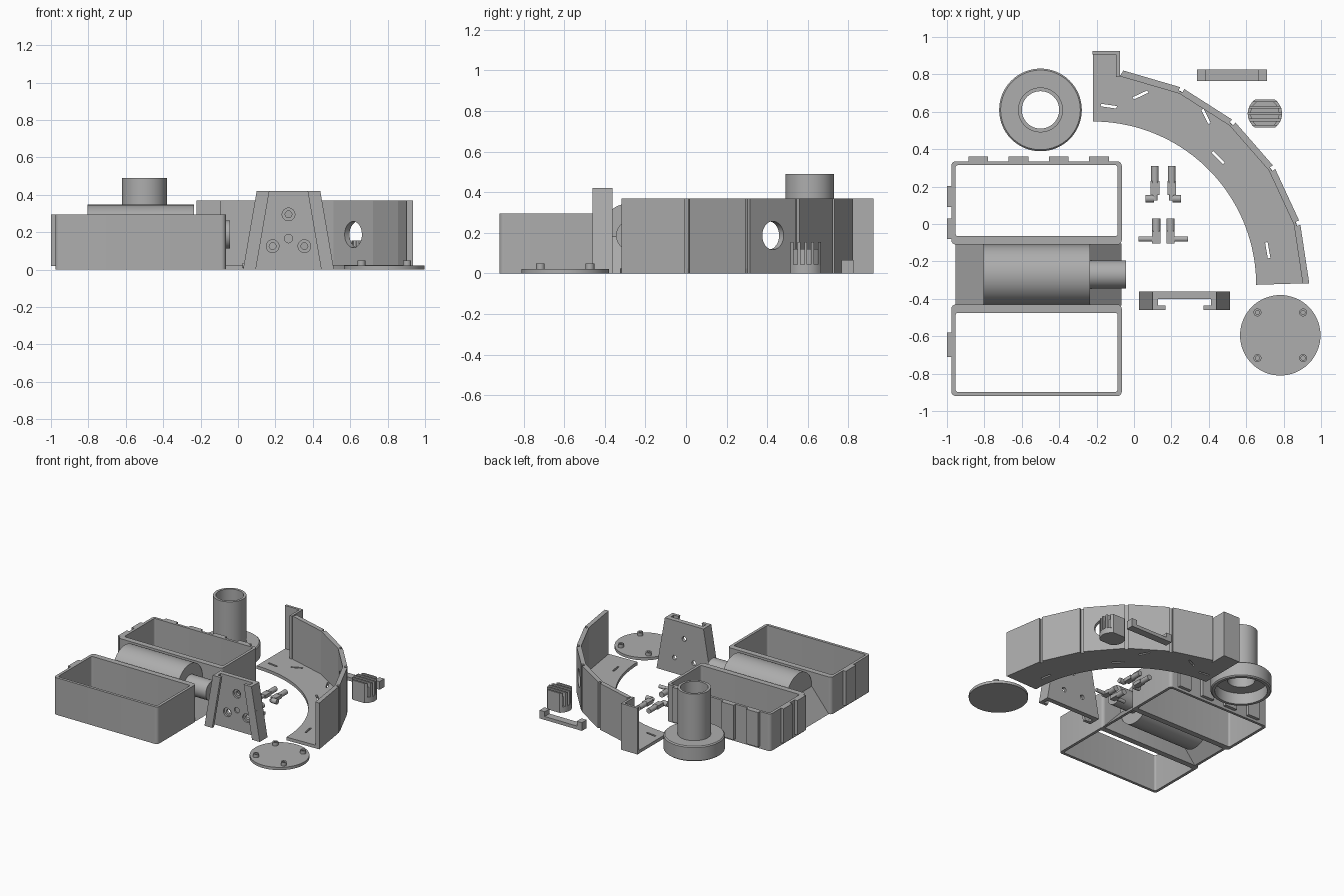
import bpy, bmesh, math
from mathutils import Matrix, Vector

if "Cube" in bpy.data.objects:
    bpy.data.objects.remove(bpy.data.objects["Cube"])

grey = bpy.data.materials.new("plain grey")
grey.diffuse_color = (0.42, 0.42, 0.42, 1)
grey.use_nodes = True
grey.node_tree.nodes["Principled BSDF"].inputs["Base Color"].default_value = grey.diffuse_color


def finish(name, bm):
    bmesh.ops.recalc_face_normals(bm, faces=bm.faces)
    me = bpy.data.meshes.new(name)
    bm.to_mesh(me)
    bm.free()
    me.materials.append(grey)
    ob = bpy.data.objects.new(name, me)
    bpy.context.collection.objects.link(ob)
    return ob


def prism(name, pts, z0, z1):
    """Upright prism from a plan outline."""
    bm = bmesh.new()
    f = bm.faces.new([bm.verts.new((x, y, z0)) for x, y in pts])
    r = bmesh.ops.extrude_face_region(bm, geom=[f])
    vs = [v for v in r["geom"] if isinstance(v, bmesh.types.BMVert)]
    bmesh.ops.translate(bm, verts=vs, vec=(0, 0, z1 - z0))
    return finish(name, bm)


def box(name, x0, x1, y0, y1, z0, z1):
    return prism(name, [(x0, y0), (x1, y0), (x1, y1), (x0, y1)], z0, z1)


def rod(name, r, a, b, n=48):
    """Cylinder between two points."""
    a, b = Vector(a), Vector(b)
    bm = bmesh.new()
    m = Matrix.Translation((a + b) / 2) @ (b - a).to_track_quat('Z', 'Y').to_matrix().to_4x4()
    bmesh.ops.create_cone(bm, cap_ends=True, segments=n, radius1=r, radius2=r,
                          depth=(b - a).length, matrix=m)
    return finish(name, bm)


def lathe(name, prof, x, y, n=64):
    """Closed profile (r, z) turned around an upright axis."""
    bm = bmesh.new()
    rings = [[bm.verts.new((x + r * math.cos(t), y + r * math.sin(t), z)) for r, z in prof]
             for t in (2 * math.pi * i / n for i in range(n))]
    k = len(prof)
    for i in range(n):
        p, q = rings[i], rings[(i + 1) % n]
        for j in range(k):
            bm.faces.new((p[j], q[j], q[(j + 1) % k], p[(j + 1) % k]))
    return finish(name, bm)


def cut(ob, cutters):
    for c in cutters:
        m = ob.modifiers.new("cut", 'BOOLEAN')
        m.operation, m.object, m.solver = 'DIFFERENCE', c, 'EXACT'
    bpy.context.view_layer.update()
    dg = bpy.context.evaluated_depsgraph_get()
    me = bpy.data.meshes.new_from_object(ob.evaluated_get(dg))
    ob.modifiers.clear()
    ob.data = me
    for c in cutters:
        bpy.data.objects.remove(c)


def arc(cx, cy, r, a0, a1, n):
    return [(cx + r * math.cos(math.radians(a0 + (a1 - a0) * i / n)),
             cy + r * math.sin(math.radians(a0 + (a1 - a0) * i / n))) for i in range(n + 1)]


def round_rect(x0, x1, y0, y1, r):
    return (arc(x1 - r, y1 - r, r, 0, 90, 6) + arc(x0 + r, y1 - r, r, 90, 180, 6)
            + arc(x0 + r, y0 + r, r, 180, 270, 6) + arc(x1 - r, y0 + r, r, 270, 360, 6))


# Twin bottomless bins
H = 0.295
for name, y0, y1, iy0, iy1 in (("front_bin", -0.92, -0.43, -0.898, -0.475),
                               ("rear_bin", -0.11, 0.335, -0.065, 0.315)):
    b = prism(name, round_rect(-0.977, -0.065, y0, y1, 0.025), 0, H)
    cut(b, [prism("cutter", round_rect(-0.955, -0.087, iy0, iy1, 0.015), -0.1, 0.5)])
for x in (-0.833, -0.617, -0.402, -0.187):
    box("rear_tab", x - 0.053, x + 0.053, 0.33, 0.36, 0.02, H)
for y in (0.147, -0.025, -0.645):
    box("side_tab", -1.0, -0.97, y - 0.055 - 0.01 * (y < -0.5), y + 0.055 + 0.01 * (y < -0.5), 0.02, H)

# Motor body, shaft and sloping end plates between the bins
AY, AZ = -0.27, 0.187
rod("motor_body", 0.16, (-0.805, AY, AZ), (-0.235, AY, AZ), 64)
rod("motor_shaft", 0.075, (-0.24, AY, AZ), (-0.042, AY, AZ))
for name, xo, xi in (("left_ramp", -0.955, -0.80), ("right_ramp", -0.068, -0.24)):
    bm = bmesh.new()
    s = 0.02 if xi > xo else -0.02
    f = bm.faces.new([bm.verts.new((x, -0.435, z)) for x, z in
                      ((xo, 0), (xi, AZ), (xi + s, AZ), (xo + s, 0))])
    g = bmesh.ops.extrude_face_region(bm, geom=[f])["geom"]
    bmesh.ops.translate(bm, vec=(0, 0.33, 0), verts=[v for v in g if isinstance(v, bmesh.types.BMVert)])
    finish(name, bm)

# Round cap with tube
lathe("tube_cap", [(0.212, 0), (0.221, 0.008), (0.221, 0.112), (0.213, 0.12), (0.12, 0.12),
                   (0.12, 0.49), (0.1, 0.49), (0.1, 0.09), (0.19, 0.09), (0.19, 0)], -0.5, 0.61)

# Curved tray: floor, faceted wall with grooves, end box
CX, CY, R = -0.22, -0.325, 1.157
A = [0.4 + 16.3 * i for i in range(6)]


def polar(r, a):
    return (CX + r * math.cos(math.radians(a)), CY + r * math.sin(math.radians(a)))


corners = [polar(R, a) for a in A]
floor = prism("tray_floor", arc(CX, CY, 0.873, 90, 0, 48) + [polar(R - 0.02, a) for a in A]
              + [(-0.08, 0.79), (-0.08, 0.92), (-0.22, 0.92)], 0, 0.025)
slots = []
for x, y, a in ((-0.135, 0.63, -8), (0.035, 0.69, 25), (0.385, 0.575, -63),
                (0.45, 0.355, -45), (0.715, -0.14, -80)):
    s = box("cutter", -0.043, 0.043, -0.007, 0.007, -0.1, 0.1)
    s.data.transform(Matrix.Translation((x, y, 0)) @ Matrix.Rotation(math.radians(a), 4, 'Z'))
    slots.append(s)
cut(floor, slots)
outline = [corners[0]]
for a in A[1:-1]:
    outline += [polar(R - 0.002, a - 0.6), polar(R - 0.022, a - 0.6),
                polar(R - 0.022, a + 0.6), polar(R - 0.002, a + 0.6)]
outline += [corners[5], (-0.075, 0.79)] + [polar(R - 0.035, a) for a in reversed(A)]
wall = prism("tray_wall", outline, 0, 0.368)
ca = A[2] + 8.15
cut(wall, [rod("cutter", 0.07, polar(1.0, ca) + (0.187,), polar(1.3, ca) + (0.187,))])
box("tray_end_side", -0.095, -0.075, 0.785, 0.925, 0, 0.368)
box("tray_end_back", -0.222, -0.075, 0.905, 0.925, 0, 0.368)

# Tapered bracket: rear plate, side walls and front lips


def upright(name, pts, y0, y1):
    ob = prism(name, pts, -y1, -y0)
    ob.data.transform(Matrix.Rotation(math.radians(90), 4, 'X'))
    return ob


BX, BH = 0.27, 0.42
plate = upright("bracket_plate", [(BX - 0.243, 0), (BX + 0.243, 0), (BX + 0.17, BH), (BX - 0.17, BH)],
                -0.40, -0.362)
holes = []
for x, z in ((0.27, 0.295), (0.185, 0.125), (0.355, 0.125)):
    holes += [rod("cutter", 0.034, (x, -0.5, z), (x, -0.385, z), 32),
              rod("cutter", 0.018, (x, -0.5, z), (x, -0.3, z), 32)]
holes.append(rod("cutter", 0.022, (BX, -0.5, 0.165), (BX, -0.39, 0.165), 32))
cut(plate, holes)
for s in (-1, 1):
    for name, w, y0, y1 in (("bracket_side", 0.028, -0.44, -0.395), ("bracket_lip", 0.068, -0.46, -0.437)):
        upright(name, [(BX + s * (0.243 - w), 0), (BX + s * 0.243, 0),
                       (BX + s * 0.17, BH), (BX + s * (0.17 - w), BH)], y0, y1)

# Round lid with four pegs
rod("lid", 0.215, (0.782, -0.595, 0), (0.782, -0.595, 0.022), 64)
for sx in (-1, 1):
    for sy in (-1, 1):
        x, y = 0.782 + sx * 0.122, -0.595 + sy * 0.122
        lathe("lid_peg", [(0.021, 0.01), (0.021, 0.048), (0.011, 0.048), (0.011, 0.01)], x, y, 24)

# Clip bar
box("clip_bar", 0.338, 0.71, 0.765, 0.825, 0, 0.027)
for x in (0.338, 0.665):
    box("clip_end", x, x + 0.045, 0.765, 0.825, 0.02, 0.065)

# Ribbed plug


def disc_slice(r, y0, y1):
    a0, a1 = (math.degrees(math.asin(y / r)) for y in (y0, y1))
    return arc(0.70, 0.59, r, a0, a1, 8) + arc(0.70, 0.59, r, 180 - a1, 180 - a0, 8)


prism("plug_base", disc_slice(0.092, -0.075, 0.075), 0, 0.045)
prism("plug_core", disc_slice(0.078, -0.07, 0.07), 0.04, 0.12)
for i in range(5):
    y = -0.068 + 0.034 * i
    prism("plug_rib", disc_slice(0.092, y - 0.007, y + 0.007), 0.04, 0.155)

# Two mirrored pairs of small pins
for s in (-1, 1):
    x = 0.157 + s * 0.045
    rod("upper_pin", 0.02, (x, 0.22, 0.022), (x, 0.31, 0.022), 24)
    box("upper_pin_body", x - 0.023, x + 0.023, 0.155, 0.23, 0.008, 0.036)
    rod("upper_pin_stem", 0.014, (x, 0.16, 0.022), (x, 0.125, 0.022), 16)
    rod("upper_pin_foot", 0.02, (x + s * 0.005, 0.135, 0.022), (x + s * 0.05, 0.135, 0.022), 24)
    x = 0.157 + s * 0.038
    rod("lower_pin", 0.022, (x, -0.04, 0.022), (x, 0.03, 0.022), 24)
    box("lower_pin_body", x - 0.022, x + 0.022, -0.105, -0.035, 0.008, 0.036)
    rod("lower_pin_arm", 0.014, (x, -0.08, 0.022), (x + s * 0.095, -0.08, 0.022), 16)

# Smooth the round surfaces, keep the facets crisp
bpy.ops.object.select_all(action='SELECT')
bpy.context.view_layer.objects.active = floor
bpy.ops.object.shade_smooth_by_angle(angle=math.radians(15.5))
